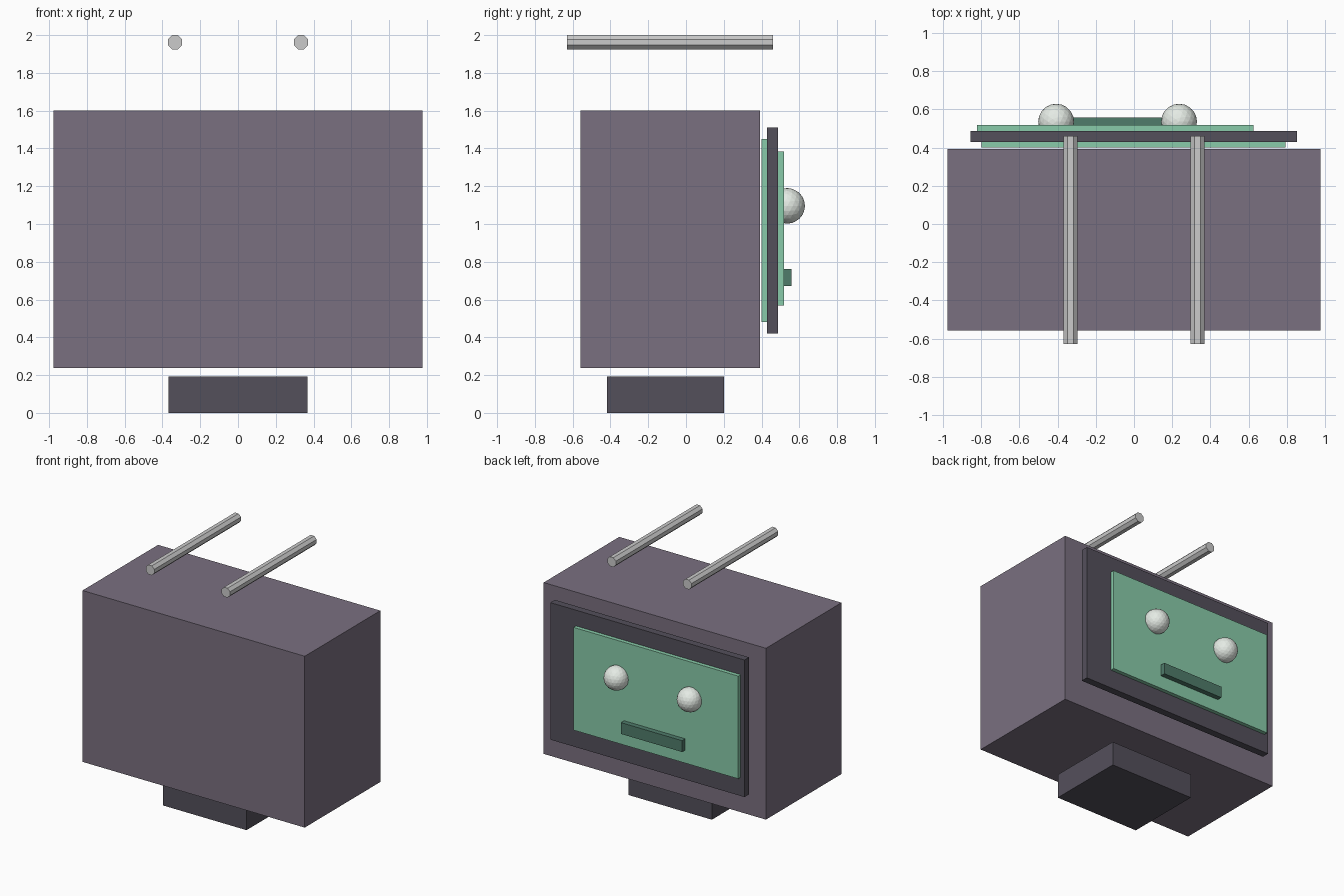
import bpy, bmesh, math
from mathutils import Matrix

if "Cube" in bpy.data.objects:
    bpy.data.objects.remove(bpy.data.objects["Cube"])


def material(name, rgb):
    m = bpy.data.materials.new(name)
    m.diffuse_color = (*rgb, 1)
    m.use_nodes = True
    m.node_tree.nodes["Principled BSDF"].inputs["Base Color"].default_value = m.diffuse_color
    return m


casing = material("casing_purple", (0.195, 0.162, 0.216))
dark = material("dark_plastic", (0.088, 0.08, 0.105))
green = material("screen_green", (0.25, 0.60, 0.40))
deep_green = material("mouth_green", (0.08, 0.20, 0.145))
metal = material("antenna_metal", (0.55, 0.56, 0.57))
white = material("eye_white", (0.78, 0.83, 0.78))


def add(name, bm, mat):
    mesh = bpy.data.meshes.new(name)
    bm.to_mesh(mesh)
    bm.free()
    mesh.materials.append(mat)
    ob = bpy.data.objects.new(name, mesh)
    bpy.context.collection.objects.link(ob)
    return ob


def box(name, xs, ys, zs, mat):
    bm = bmesh.new()
    bmesh.ops.create_cube(bm, size=1)
    size = [b - a for a, b in (xs, ys, zs)]
    mid = [(a + b) / 2 for a, b in (xs, ys, zs)]
    bmesh.ops.scale(bm, vec=size, verts=bm.verts)
    bmesh.ops.translate(bm, vec=mid, verts=bm.verts)
    return add(name, bm, mat)


# Casing and stand
box("casing", (-0.978, 0.978), (-0.558, 0.392), (0.237, 1.6), casing)
box("stand", (-0.368, 0.368), (-0.418, 0.2), (0, 0.192), dark)

# Layered screen on the rear side
box("screen_backing", (-0.8, 0.795), (0.4, 0.43), (0.48, 1.45), green)
box("screen_bezel", (-0.856, 0.853), (0.43, 0.487), (0.42, 1.51), dark)
box("screen", (-0.822, 0.627), (0.487, 0.518), (0.568, 1.385), green)

# Face on the screen
box("mouth", (-0.356, 0.182), (0.518, 0.558), (0.672, 0.762), deep_green)
for side, x in (("left", -0.408), ("right", 0.236)):
    bm = bmesh.new()
    bmesh.ops.create_icosphere(bm, subdivisions=3, radius=0.094,
                               matrix=Matrix.Translation((x, 0.536, 1.096)))
    add(side + "_eye", bm, white)

# Eight-sided antenna rods lying front to back
for side, x in (("left", -0.333), ("right", 0.333)):
    bm = bmesh.new()
    r = 0.0375 / math.cos(math.pi / 8)
    place = (Matrix.Translation((x, -0.085, 1.9625))
             @ Matrix.Rotation(math.pi / 2, 4, 'X')
             @ Matrix.Rotation(math.pi / 8, 4, 'Z'))
    bmesh.ops.create_cone(bm, cap_ends=True, segments=8, radius1=r, radius2=r,
                          depth=1.09, matrix=place)
    add(side + "_antenna", bm, metal)
